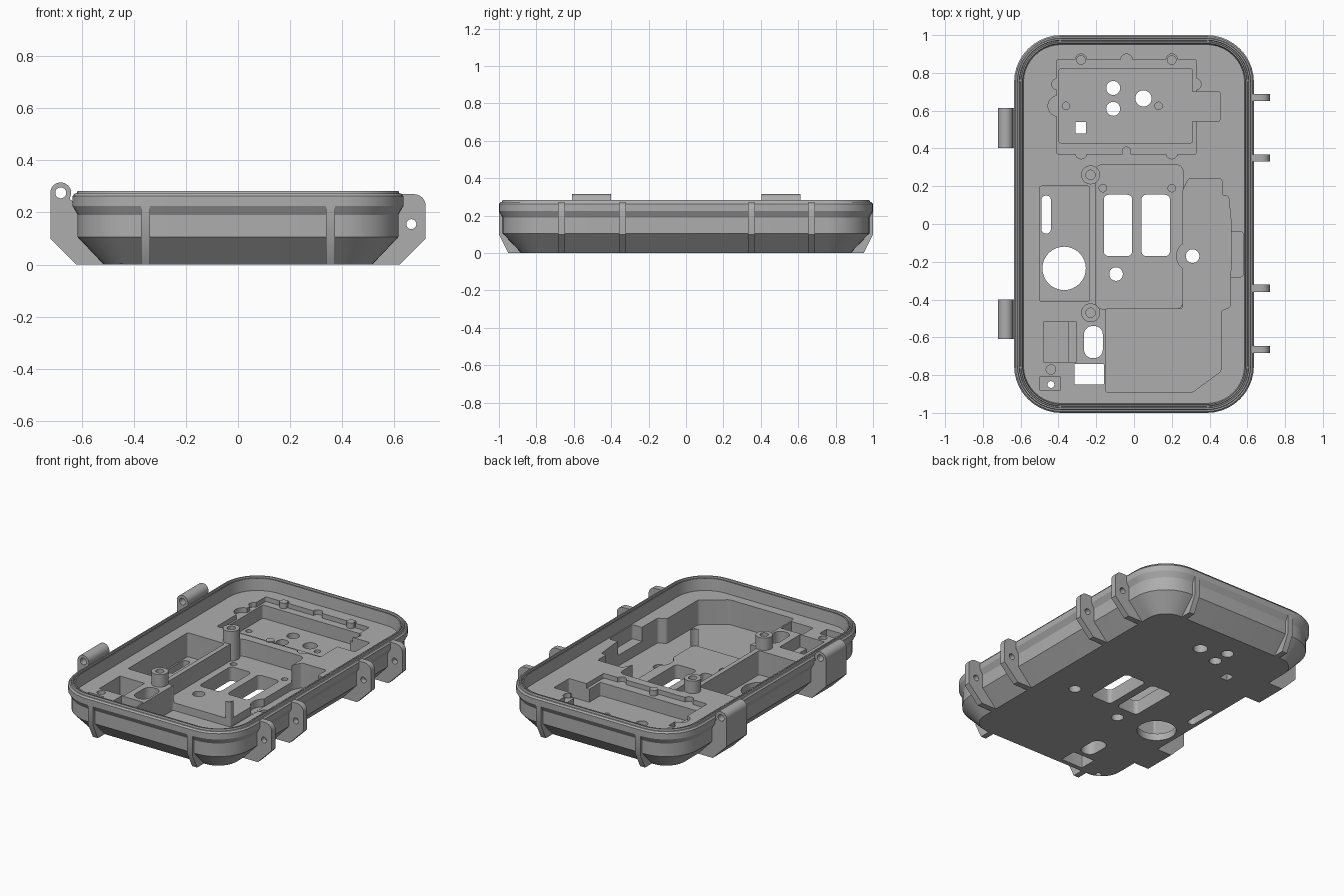
import bpy, bmesh, math
from mathutils import Vector

if "Cube" in bpy.data.objects:
    bpy.data.objects.remove(bpy.data.objects["Cube"])

grey = bpy.data.materials.new("mid_grey_plastic")
grey.use_nodes = True
colour = (0.42, 0.42, 0.42, 1)
grey.diffuse_color = colour
grey.node_tree.nodes["Principled BSDF"].inputs["Base Color"].default_value = colour

PLATE = 0.20      # inner deck height
TOP = 0.4         # cutters reach above the rim
BELOW = -0.1      # through cutters reach under the floor


def finish(name, bm):
    bmesh.ops.recalc_face_normals(bm, faces=bm.faces)
    mesh = bpy.data.meshes.new(name)
    bm.to_mesh(mesh)
    bm.free()
    mesh.materials.append(grey)
    obj = bpy.data.objects.new(name, mesh)
    bpy.context.collection.objects.link(obj)
    return obj


def prism(name, pts, lo, hi, axis="z", radius=0):
    """Extrude a 2D outline along an axis, optionally rounding its corners."""
    place = {"z": lambda a, b, c: Vector((a, b, c)),
             "y": lambda a, b, c: Vector((a, c, b)),
             "x": lambda a, b, c: Vector((c, a, b))}[axis]
    bm = bmesh.new()
    low = [bm.verts.new(place(a, b, lo)) for a, b in pts]
    high = [bm.verts.new(place(a, b, hi)) for a, b in pts]
    bm.faces.new(low)
    bm.faces.new(high)
    uprights = []
    n = len(pts)
    for i in range(n):
        j = (i + 1) % n
        bm.faces.new((low[i], low[j], high[j], high[i]))
    bmesh.ops.recalc_face_normals(bm, faces=bm.faces)
    if radius:
        uprights = [bm.edges.get((low[i], high[i])) for i in range(n)]
        bmesh.ops.bevel(bm, geom=uprights, offset=radius, segments=5,
                        profile=0.5, affect="EDGES", clamp_overlap=True)
    return finish(name, bm)


def box(name, x0, x1, y0, y1, lo, hi=TOP, radius=0):
    return prism(name, [(x0, y0), (x1, y0), (x1, y1), (x0, y1)], lo, hi, "z", radius)


def disc(name, a, b, r, lo, hi=TOP, axis="z", sides=32):
    turn = [2 * math.pi * i / sides for i in range(sides)]
    return prism(name, [(a + r * math.cos(t), b + r * math.sin(t)) for t in turn], lo, hi, axis)


def cut(obj, cutters):
    """Subtract each cutter, then discard it."""
    bpy.context.view_layer.objects.active = obj
    for c in cutters:
        mod = obj.modifiers.new("cut", "BOOLEAN")
        mod.operation, mod.solver, mod.object = "DIFFERENCE", "EXACT", c
        bpy.ops.object.modifier_apply(modifier=mod.name)
        bpy.data.objects.remove(c)


def rounded_loop(inset, steps=10):
    hx, hy, r = 0.635 - inset, 1 - inset, 0.25 - inset
    loop = []
    for q, (sx, sy) in enumerate([(1, 1), (-1, 1), (-1, -1), (1, -1)]):
        for i in range(steps + 1):
            t = math.pi / 2 * (q + i / steps)
            loop.append((sx * (hx - r) + r * math.cos(t), sy * (hy - r) + r * math.sin(t)))
    return loop


# Shell: section swept round the outline as (inset, height), from base to inner deck
section = [(0.12, 0), (0.02, 0.105), (0.02, 0.19), (0, 0.225), (0, 0.262), (0.008, 0.272),
           (0.016, 0.272), (0.019, 0.283), (0.027, 0.283), (0.029, 0.262), (0.035, 0.262),
           (0.037, 0.276), (0.044, 0.276), (0.05, PLATE)]
bm = bmesh.new()
rings = [[bm.verts.new((x, y, z)) for x, y in rounded_loop(d)] for d, z in section]
for a, b in zip(rings, rings[1:]):
    for i in range(len(a)):
        j = (i + 1) % len(a)
        bm.faces.new((a[i], a[j], b[j], b[i]))
bm.faces.new(rings[0])
bm.faces.new(rings[-1])
shell = finish("case_shell", bm)

# Rear module recess with rounded lugs, and its deep pocket
cutters = [box("c", -0.41, 0.33, 0.37, 0.87, 0.17, radius=0.01)]
for x, y in [(-0.28, 0.87), (-0.04, 0.87), (0.2, 0.87), (-0.28, 0.375), (0.2, 0.375),
             (0.325, 0.74), (-0.405, 0.74)]:
    cutters.append(disc("c", x, y, 0.03, 0.17))
cutters += [
    disc("c", -0.4, 0.625, 0.055, 0.17),
    box("c", -0.397, 0.31, 0.43, 0.82, 0.085, radius=0.01),
    box("c", 0.3, 0.455, 0.545, 0.7, 0.085, radius=0.008),
    # Long side pocket
    box("c", -0.5, -0.235, -0.41, 0.2, 0.045, radius=0.01),
    # Raised window bed
    box("c", -0.205, 0.26, -0.45, 0.315, 0.09, radius=0.04),
    # Large stepped pocket beside and in front of the window bed
    prism("c", [(-0.15, -0.89), (0.31, -0.89), (0.46, -0.78), (0.46, -0.46), (0.51, -0.44),
                (0.515, 0), (0.5, 0.15), (0.465, 0.15), (0.465, 0.24), (0.29, 0.24),
                (0.259, 0.18), (0.259, -0.449), (-0.15, -0.449)], 0.04, TOP, "z", 0.012),
    disc("c", 0.305, -0.17, 0.08, 0.041),
    box("c", 0.49, 0.578, -0.28, -0.04, 0.11, radius=0.015),
    # Small front corner pockets
    box("c", -0.48, -0.35, -0.73, -0.52, 0.06),
    box("c", -0.36, -0.305, -0.73, -0.52, 0.12),
    box("c", -0.5, -0.39, -0.88, -0.81, 0.15),
    disc("c", -0.44, -0.77, 0.025, 0.12),
    # Through windows and slots
    box("c", -0.16, -0.01, -0.17, 0.155, BELOW, radius=0.025),
    box("c", 0.04, 0.19, -0.17, 0.155, BELOW, radius=0.025),
    box("c", -0.49, -0.44, -0.05, 0.15, BELOW, radius=0.022),
    box("c", -0.265, -0.165, -0.71, -0.54, BELOW, radius=0.045),
    box("c", -0.315, -0.16, -0.85, -0.74, BELOW, radius=0.005),
    box("c", -0.31, -0.255, 0.48, 0.54, BELOW),
]
# Through holes
for x, y, r in [(-0.37, -0.235, 0.115), (-0.095, -0.265, 0.036), (0.31, -0.17, 0.036),
                (-0.11, 0.72, 0.037), (-0.11, 0.61, 0.037), (0.05, 0.665, 0.043),
                (-0.44, -0.85, 0.018)]:
    cutters.append(disc("c", x, y, r, BELOW))
# Blind screw holes
for x, y in [(-0.165, 0.19), (0.2, 0.19), (-0.36, 0.625), (0.13, 0.625)]:
    cutters.append(disc("c", x, y, 0.02, 0.06))
cut(shell, cutters)
parts = [shell]

# Screw bosses
for label, y in [("back", 0.26), ("front", -0.47)]:
    boss = disc("screw_boss_" + label, -0.23, y, 0.05, 0.06, 0.28)
    cut(boss, [disc("c", -0.23, y, 0.025, 0.15)])
    parts.append(boss)

# Locating pegs in the rear recess
for x, y in [(-0.28, 0.868), (0.2, 0.868), (-0.04, 0.385)]:
    parts.append(disc("locating_peg", x, y, 0.025, 0.16, PLATE + 0.005))

# Hinges: barrel and solid bracket
bracket = [(-0.72, 0.275), (-0.72, 0.1), (-0.62, 0), (-0.515, 0), (-0.605, 0.11),
           (-0.605, 0.225), (-0.645, 0.25), (-0.645, 0.275)]
for label, y in [("back", 0.508), ("front", -0.505)]:
    lo, hi = y - 0.105, y + 0.105
    for name, obj in [("hinge_bracket_", prism("p", bracket, lo, hi, "y")),
                      ("hinge_barrel_", disc("p", -0.68, 0.275, 0.04, lo, hi, "y"))]:
        obj.name = name + label
        cut(obj, [disc("c", -0.68, 0.275, 0.021, lo - 0.1, hi + 0.1, "y")])
        parts.append(obj)

# Latch ears with pin holes
corner = [(0.675 + 0.045 * math.sin(t), 0.225 + 0.045 * math.cos(t))
          for t in [math.pi / 2 * i / 6 for i in range(7)]]
ear = [(0.605, 0.27)] + corner + [(0.72, 0.1), (0.62, 0), (0.515, 0), (0.605, 0.11)]
for y in (0.67, 0.35, -0.34, -0.665):
    obj = prism("latch_ear", ear, y - 0.019, y + 0.019, "y")
    cut(obj, [disc("c", 0.665, 0.155, 0.019, y - 0.1, y + 0.1, "y")])
    parts.append(obj)

# End ribs, mirrored front to back
rib = [(0.96, 0.235), (1, 0.235), (1, 0.1), (0.95, 0), (0.88, 0), (0.96, 0.1)]
for side, label in [(-1, "front"), (1, "back")]:
    for x in (-0.355, 0.355):
        parts.append(prism(label + "_rib", [(side * a, b) for a, b in rib],
                           x - 0.018, x + 0.018, "x"))

# Smooth the round walls, keep the edges crisp
bpy.ops.object.select_all(action="DESELECT")
for obj in parts:
    obj.select_set(True)
bpy.context.view_layer.objects.active = shell
bpy.ops.object.shade_smooth_by_angle(angle=math.radians(28))
